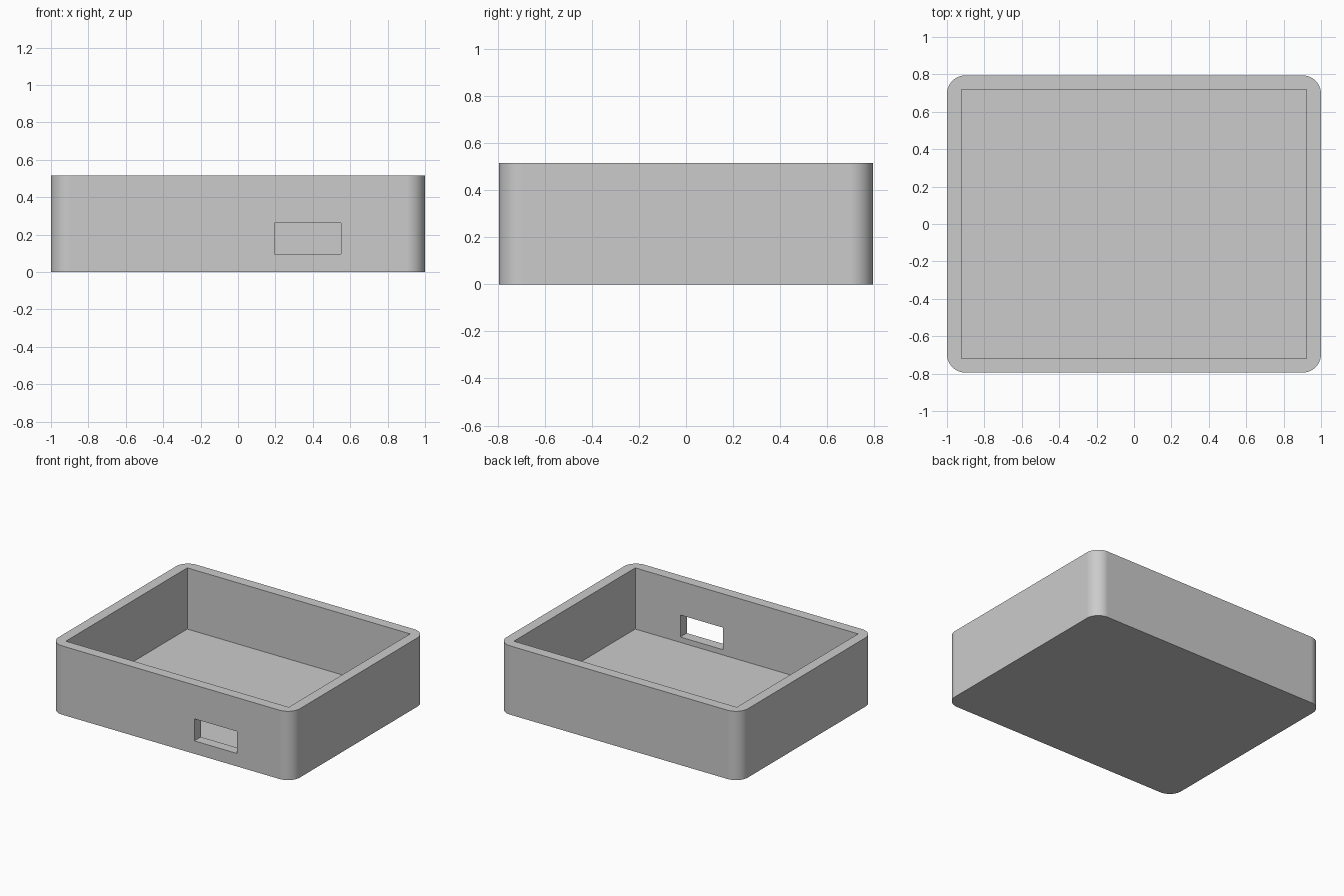
import bpy
import bmesh
import math

cube = bpy.data.objects.get("Cube")
if cube:
    bpy.data.objects.remove(cube, do_unlink=True)

HALF_X, HALF_Y, HEIGHT = 1.0, 0.795, 0.515
WALL, FLOOR, RADIUS = 0.077, 0.057, 0.1

# Plain grey plastic
grey = bpy.data.materials.new("grey")
grey.use_nodes = True
colour = (0.6, 0.6, 0.6, 1)
grey.diffuse_color = colour
grey.node_tree.nodes["Principled BSDF"].inputs["Base Color"].default_value = colour


def box(name, low, high, corner=0):
    """Box between two points, with optional rounded upright edges."""
    bm = bmesh.new()
    bmesh.ops.create_cube(bm, size=1)
    for v in bm.verts:
        v.co = [lo + (c + 0.5) * (hi - lo) for c, lo, hi in zip(v.co, low, high)]
    if corner:
        upright = [e for e in bm.edges
                   if abs(e.verts[0].co.z - e.verts[1].co.z) > 0.01]
        bmesh.ops.bevel(bm, geom=upright, offset=corner, segments=12,
                        profile=0.5, affect='EDGES')
    mesh = bpy.data.meshes.new(name)
    bm.to_mesh(mesh)
    bm.free()
    mesh.materials.append(grey)
    obj = bpy.data.objects.new(name, mesh)
    bpy.context.collection.objects.link(obj)
    return obj


# Outer shell with rounded corners
tray = box("open_tray", (-HALF_X, -HALF_Y, 0), (HALF_X, HALF_Y, HEIGHT), RADIUS)

# Square-cornered cavity and the front port opening
in_x, in_y = HALF_X - WALL, HALF_Y - WALL
cutters = [
    box("cavity_cutter", (-in_x, -in_y, FLOOR), (in_x, in_y, HEIGHT + 0.2)),
    box("port_cutter", (0.195, -HALF_Y - 0.1, 0.097), (0.55, -in_y + 0.1, 0.262)),
]

bpy.ops.object.select_all(action='DESELECT')
tray.select_set(True)
bpy.context.view_layer.objects.active = tray
for cutter in cutters:
    cutter.hide_render = True
    cut = tray.modifiers.new(cutter.name, 'BOOLEAN')
    cut.operation = 'DIFFERENCE'
    cut.solver = 'EXACT'
    cut.object = cutter
    bpy.ops.object.modifier_apply(modifier=cut.name)
    bpy.data.objects.remove(cutter, do_unlink=True)

# Smooth corners, flat walls, crisp rims
bpy.ops.object.shade_smooth_by_angle(angle=math.radians(30))
weighted = tray.modifiers.new("flat_walls", 'WEIGHTED_NORMAL')
weighted.keep_sharp = True
